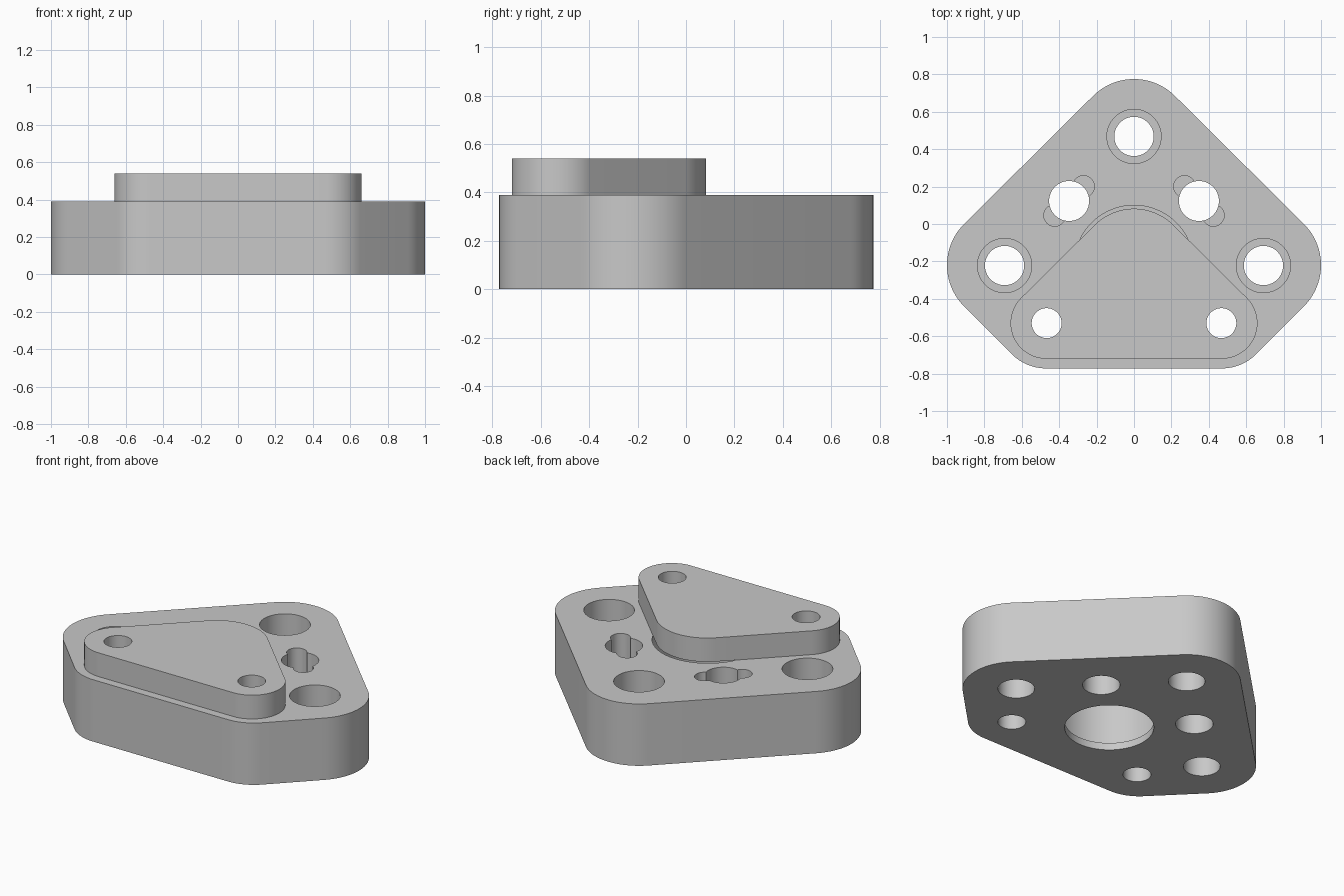
import bpy, bmesh, math

cube = bpy.data.objects.get("Cube")
if cube:
    bpy.data.objects.remove(cube, do_unlink=True)

BASE_TOP, PLATE_TOP = 0.39, 0.54

grey = bpy.data.materials.new("light grey")
grey.use_nodes = True
grey.diffuse_color = (0.58, 0.58, 0.58, 1)
grey.node_tree.nodes["Principled BSDF"].inputs["Base Color"].default_value = grey.diffuse_color


def arc(x, y, r, start, end, steps):
    """Points along an arc, angles in degrees."""
    angles = [math.radians(start + (end - start) * i / steps) for i in range(steps + 1)]
    return [(x + r * math.cos(a), y + r * math.sin(a)) for a in angles]


def prism(name, outline, z0, z1):
    """Extrude a closed outline between two heights."""
    bm = bmesh.new()
    bottom = bm.faces.new([bm.verts.new((x, y, z0)) for x, y in outline])
    top = bmesh.ops.extrude_face_region(bm, geom=[bottom])["geom"]
    verts = [g for g in top if isinstance(g, bmesh.types.BMVert)]
    bmesh.ops.translate(bm, verts=verts, vec=(0, 0, z1 - z0))
    bmesh.ops.recalc_face_normals(bm, faces=bm.faces)
    mesh = bpy.data.meshes.new(name)
    bm.to_mesh(mesh)
    bm.free()
    mesh.materials.append(grey)
    obj = bpy.data.objects.new(name, mesh)
    bpy.context.collection.objects.link(obj)
    return obj


def activate(obj):
    bpy.ops.object.select_all(action="DESELECT")
    obj.select_set(True)
    bpy.context.view_layer.objects.active = obj


def bore(target, x, y, r, z0=-0.1, z1=0.7):
    """Cut a round hole between two heights."""
    cutter = prism("cutter", arc(x, y, r, 0, 360, 64)[:-1], z0, z1)
    cutter.hide_render = True
    activate(target)
    mod = target.modifiers.new("bore", "BOOLEAN")
    mod.operation, mod.solver, mod.object = "DIFFERENCE", "EXACT", cutter
    bpy.ops.object.modifier_apply(modifier=mod.name)
    bpy.data.objects.remove(cutter, do_unlink=True)


# Base block with five rounded corners
base = prism("base_block",
             arc(0.69, -0.22, 0.31, -45, 45, 24)
             + arc(0, 0.465, 0.31, 45, 135, 24)
             + arc(-0.69, -0.22, 0.31, 135, 225, 24)
             + arc(-0.47, -0.512, 0.26, 225, 270, 12)
             + arc(0.47, -0.512, 0.26, 270, 315, 12),
             0, BASE_TOP)

# Raised triangular plate
plate = prism("top_plate",
              arc(0, -0.215, 0.297, 45, 135, 32)
              + arc(-0.47, -0.53, 0.19, 135, 270, 32)
              + arc(0.47, -0.53, 0.19, 270, 405, 32),
              BASE_TOP, PLATE_TOP)

# Counterbored corner holes
for x, y in ((0, 0.468), (0.692, -0.222), (-0.692, -0.222)):
    bore(base, x, y, 0.145, z0=0.2)
    bore(base, x, y, 0.105)

# Mirrored holes: keyed pair in the base, pin pair through both parts
for side in (-1, 1):
    for dx, dy in ((-0.077, 0.077), (0.077, -0.077)):
        bore(base, side * (0.347 + dx), 0.123 + dy, 0.058, z0=0.2)
    bore(base, side * 0.347, 0.123, 0.107)
    for part in (base, plate):
        bore(part, side * 0.467, -0.53, 0.08)

# Round pocket under the plate, with a narrower opening at the bottom
bore(base, 0, -0.22, 0.32, z0=0.045)
bore(base, 0, -0.22, 0.255)

for part in (base, plate):
    activate(part)
    bpy.ops.object.shade_smooth_by_angle(angle=math.radians(30))
